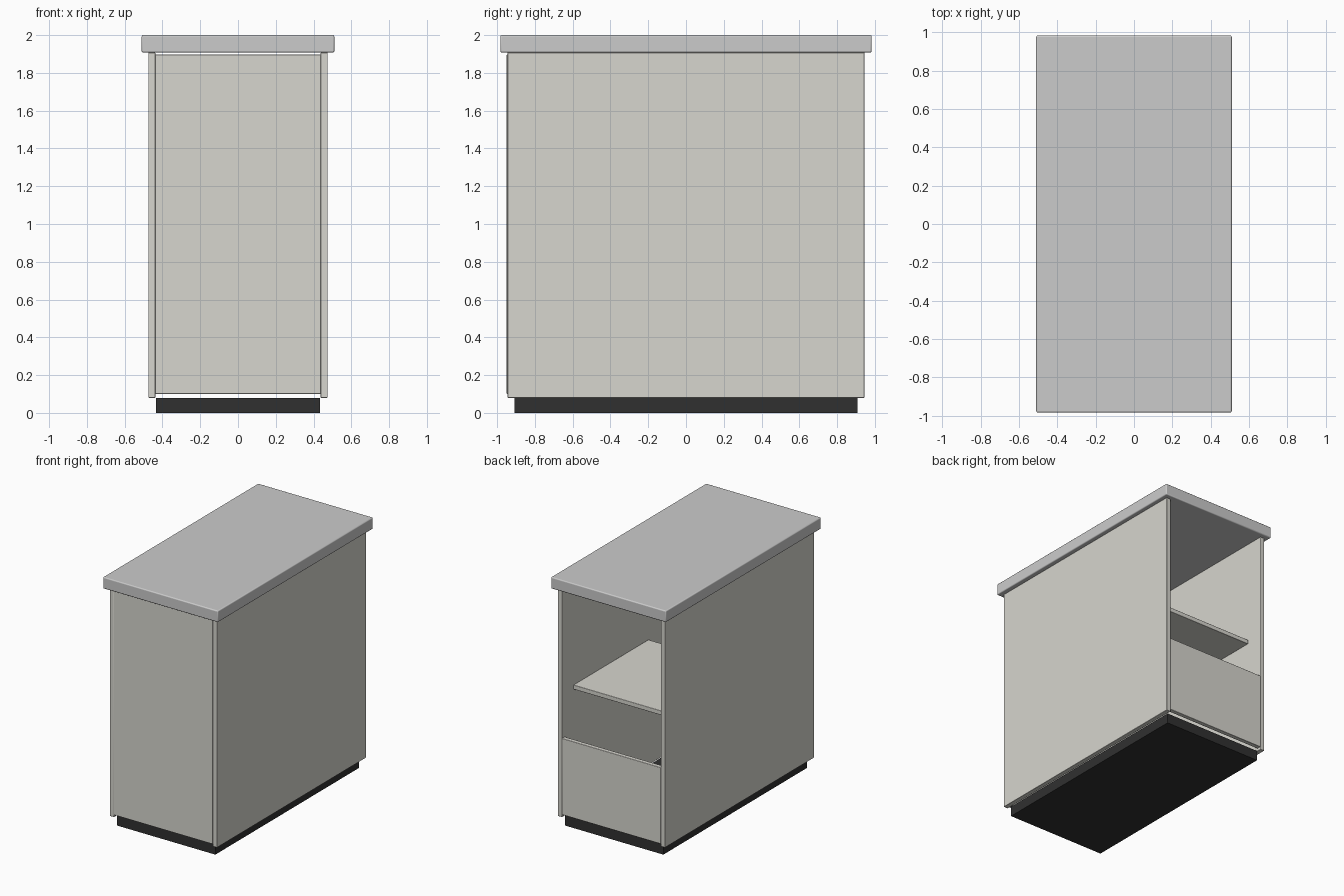
import bpy

if "Cube" in bpy.data.objects:
    bpy.data.objects.remove(bpy.data.objects["Cube"])


def material(name, rgb):
    m = bpy.data.materials.new(name)
    m.diffuse_color = (*rgb, 1)
    m.use_nodes = True
    m.node_tree.nodes["Principled BSDF"].inputs["Base Color"].default_value = m.diffuse_color
    return m


CABINET = material("warm_white", (0.68, 0.67, 0.62))
TOP = material("stone_grey", (0.66, 0.66, 0.65))
DARK = material("dark_base", (0.03, 0.03, 0.03))


def board(name, lo, hi, mat, bevel=0.0, segments=2):
    """Box between two corners with softened edges."""
    bpy.ops.mesh.primitive_cube_add(
        size=1, location=[(a + b) / 2 for a, b in zip(lo, hi)])
    ob = bpy.context.object
    ob.name = name
    ob.scale = [b - a for a, b in zip(lo, hi)]
    bpy.ops.object.transform_apply(location=False, rotation=False, scale=True)
    ob.data.materials.append(mat)
    if bevel:
        mod = ob.modifiers.new("Bevel", "BEVEL")
        mod.width = bevel
        mod.segments = segments
        bpy.ops.object.shade_smooth_by_angle()
    return ob


W, IN = 0.475, 0.438      # outer and inner half width
D = 0.945                 # half depth of the carcass

# Recessed base and overhanging worktop
board("plinth", (-0.435, -0.908, 0), (0.435, 0.908, 0.08), DARK)
board("worktop", (-0.51, -0.983, 1.908), (0.51, 0.983, 2.0), TOP, 0.008, 3)

# Side panels
for side, name in ((-1, "left_panel"), (1, "right_panel")):
    xs = sorted((side * IN, side * W))
    board(name, (xs[0], -D, 0.08), (xs[1], D, 1.908), CABINET, 0.003)

# Tall front panel, standing slightly proud of the sides
board("front_panel", (-IN, -0.949, 0.10), (IN, -0.912, 1.897), CABINET, 0.003)

# Low back panel below the opening
board("back_panel", (-IN, 0.91, 0.10), (IN, D, 0.712), CABINET, 0.003)

# Half-depth interior shelf
board("shelf", (-IN, -0.15, 1.05), (IN, 0.80, 1.085), CABINET, 0.003)
